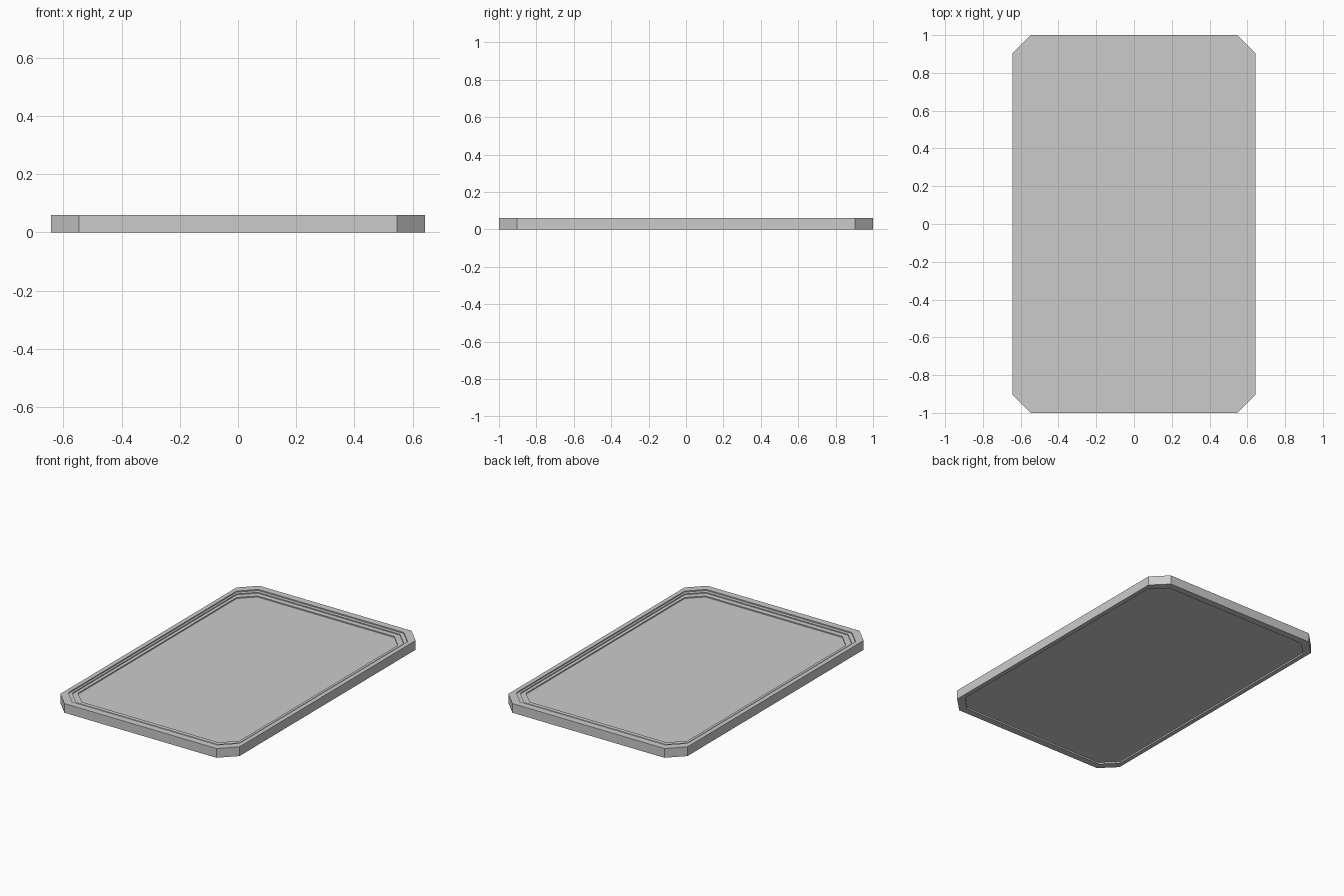
import bpy, bmesh

if "Cube" in bpy.data.objects:
    bpy.data.objects.remove(bpy.data.objects["Cube"])

HALF_X, HALF_Y, CUT = 0.643, 1.0, 0.097


def octagon(bm, scale, z):
    """Ring of vertices: a rectangle with clipped corners."""
    a, b, c = HALF_X, HALF_Y, CUT
    quarter = [(a, b - c), (a - c, b)]
    pts = (quarter
           + [(-x, y) for x, y in reversed(quarter)]
           + [(-x, -y) for x, y in quarter]
           + [(x, -y) for x, y in reversed(quarter)])
    return [bm.verts.new((x * scale, y * scale, z)) for x, y in pts]


# Cross-section (outline scale, height): recessed base, outer wall, rim, steps to floor
profile = [
    (0.955, 0.010), (0.955, 0.0),
    (1.0, 0.0), (1.0, 0.06),
    (0.955, 0.06), (0.955, 0.053),
    (0.933, 0.053), (0.933, 0.047),
    (0.90, 0.047), (0.90, 0.04),
]

bm = bmesh.new()
rings = [octagon(bm, s, z) for s, z in profile]
for lower, upper in zip(rings, rings[1:]):
    for i in range(8):
        j = (i + 1) % 8
        bm.faces.new((lower[i], lower[j], upper[j], upper[i]))

# Underside and floor panels
bm.faces.new(list(reversed(rings[0])))
bm.faces.new(rings[-1])
bmesh.ops.recalc_face_normals(bm, faces=bm.faces)

mesh = bpy.data.meshes.new("stepped_tray")
bm.to_mesh(mesh)
bm.free()
tray = bpy.data.objects.new("stepped_tray", mesh)
bpy.context.collection.objects.link(tray)
